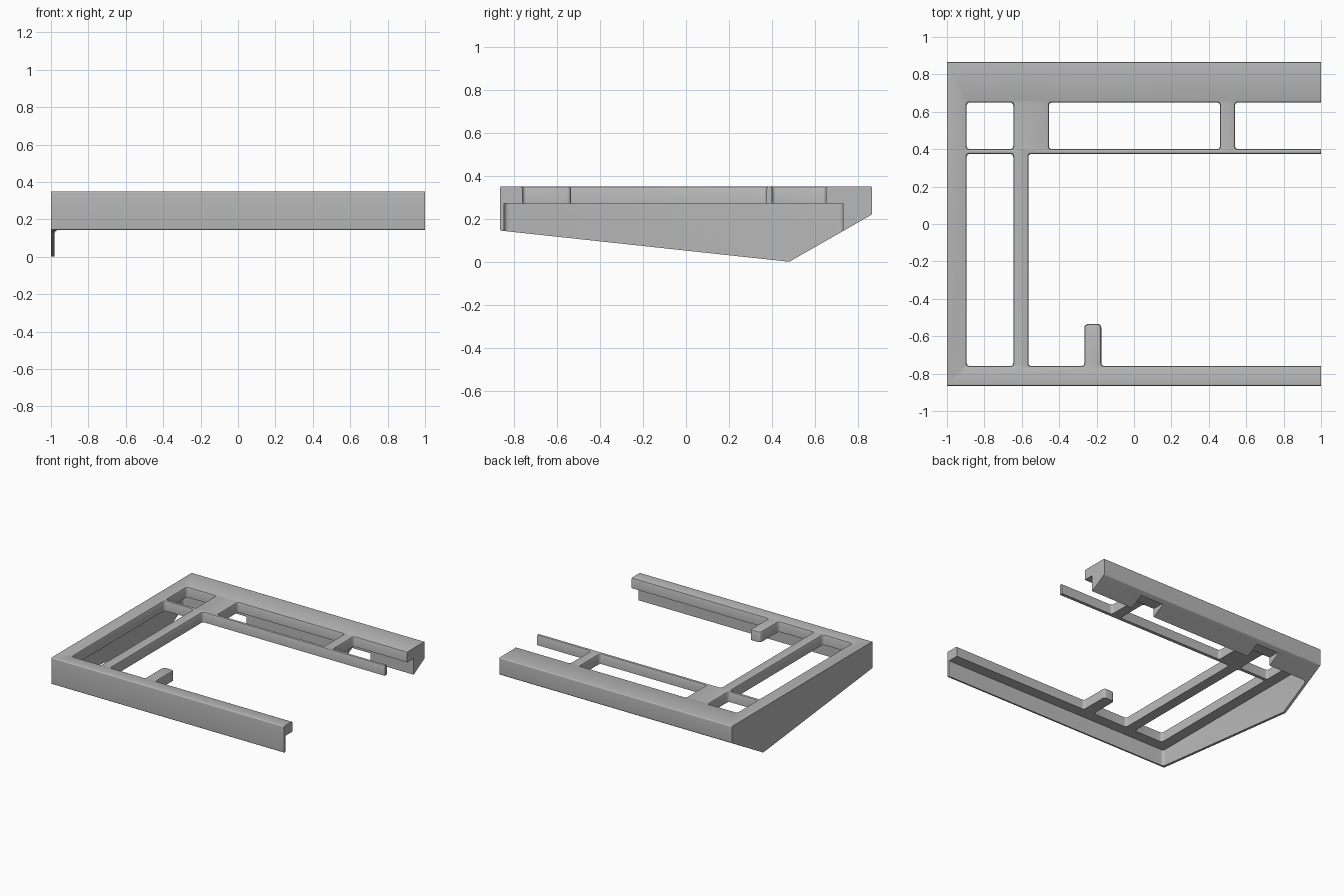
import bpy, bmesh, math
from mathutils import Vector

cube = bpy.data.objects.get("Cube")
if cube:
    bpy.data.objects.remove(cube, do_unlink=True)

grey = bpy.data.materials.new("mid_grey")
grey.use_nodes = True
colour = (0.48, 0.48, 0.48, 1)
grey.diffuse_color = colour
grey.node_tree.nodes["Principled BSDF"].inputs["Base Color"].default_value = colour


def rounded(points, radius, grow=0.0, steps=4):
    """Counter-clockwise outline, grown outwards, with rounded corners."""
    pts = [Vector(p) for p in points]
    n = len(pts)
    out = []
    for i, p in enumerate(pts):
        a = (p - pts[i - 1]).normalized()
        b = (pts[(i + 1) % n] - p).normalized()
        na, nb = Vector((a.y, -a.x)), Vector((b.y, -b.x))
        p = p + (na + nb) * (grow / (1 + na.dot(nb)))
        if radius == 0:
            out.append(p)
            continue
        for k in range(steps + 1):
            t = k / steps
            # quadratic corner blend
            out.append((p - a * radius) * (1 - t) ** 2 + p * 2 * t * (1 - t) + (p + b * radius) * t ** 2)
    return out


def loft(name, rings):
    """Closed solid through matching rings of 3D points."""
    bm = bmesh.new()
    loops = [[bm.verts.new(p) for p in ring] for ring in rings]
    n = len(loops[0])
    for lo, hi in zip(loops, loops[1:]):
        for i in range(n):
            j = (i + 1) % n
            bm.faces.new((lo[i], lo[j], hi[j], hi[i]))
    bm.faces.new(loops[0][::-1])
    bm.faces.new(loops[-1])
    bmesh.ops.recalc_face_normals(bm, faces=bm.faces)
    mesh = bpy.data.meshes.new(name)
    bm.to_mesh(mesh)
    bm.free()
    mesh.materials.append(grey)
    obj = bpy.data.objects.new(name, mesh)
    bpy.context.collection.objects.link(obj)
    return obj


def rect(x0, x1, y0, y1):
    return [(x0, y0), (x1, y0), (x1, y1), (x0, y1)]


def prism(name, outline, z0, z1):
    return loft(name, [[(p[0], p[1], z) for p in outline] for z in (z0, z1)])


def opening(name, outline):
    """Cutter through the top plate with a softened upper rim."""
    rings = []
    for z, grow in ((0.2, 0), (0.34, 0), (0.347, 0.003), (0.35, 0.01), (0.4, 0.01)):
        rings.append([(p.x, p.y, z) for p in rounded(outline, 0.02, grow)])
    return loft(name, rings)


# Wedge-shaped housing, extruded from its side profile
profile = [(-0.865, 0.145), (0.48, 0.0), (0.865, 0.22), (0.865, 0.35), (-0.865, 0.35)]
section = rounded(profile, 0.008)
housing = loft("keyboard_case", [[(x, p.x, p.y) for p in section] for x in (-1, 1)])

# Underside cavity, open on the right-hand end
cavity = rounded(rect(-0.98, 1.2, -0.845, 0.73), 0.025)
cutters = [prism("cavity_cutter", cavity, -0.2, 0.27)]

# Relief notches under the rear block
for x in (-0.54, 0.53):
    cutters.append(prism("notch_cutter", rect(x - 0.1, x + 0.1, 0.7, 0.83), 0.05, 0.21))

# Key openings; the main one keeps a small tab at the front
cutters += [
    opening("rear_left_opening", rect(-0.895, -0.645, 0.4, 0.65)),
    opening("rear_middle_opening", rect(-0.455, 0.46, 0.4, 0.65)),
    opening("rear_right_opening", rect(0.54, 1.2, 0.4, 0.65)),
    opening("side_opening", rect(-0.895, -0.645, -0.76, 0.375)),
    opening("main_opening", [(-0.565, -0.76), (-0.265, -0.76), (-0.265, -0.535), (-0.175, -0.535),
                             (-0.175, -0.76), (1.2, -0.76), (1.2, 0.375), (-0.565, 0.375)]),
]

for cutter in cutters:
    cutter.hide_render = True
    mod = housing.modifiers.new(cutter.name, "BOOLEAN")
    mod.operation = "DIFFERENCE"
    mod.solver = "EXACT"
    mod.object = cutter

# Bake the cuts and discard the cutters
graph = bpy.context.evaluated_depsgraph_get()
baked = bpy.data.meshes.new_from_object(housing.evaluated_get(graph))
housing.modifiers.clear()
housing.data = baked
for cutter in cutters:
    bpy.data.objects.remove(cutter, do_unlink=True)

bpy.ops.object.select_all(action="DESELECT")
housing.select_set(True)
bpy.context.view_layer.objects.active = housing
bpy.ops.object.shade_smooth_by_angle(angle=math.radians(30))
